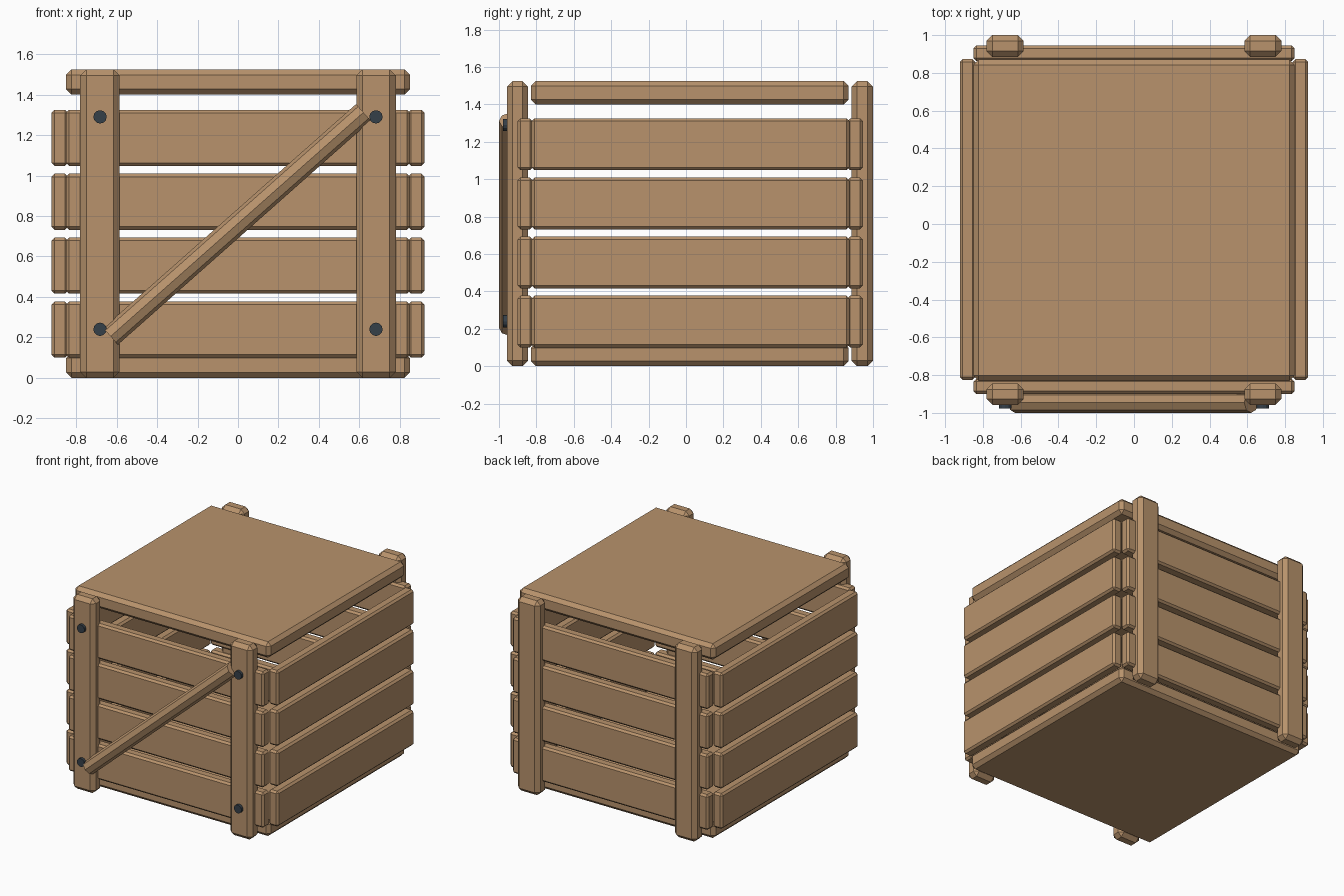
import bpy
import bmesh
import math
from mathutils import Vector

cube = bpy.data.objects.get("Cube")
if cube:
    bpy.data.objects.remove(cube, do_unlink=True)


def make_material(name, rgb):
    mat = bpy.data.materials.new(name)
    mat.use_nodes = True
    color = (*rgb, 1.0)
    mat.diffuse_color = color
    bsdf = mat.node_tree.nodes["Principled BSDF"]
    bsdf.inputs["Base Color"].default_value = color
    bsdf.inputs["Roughness"].default_value = 0.8
    return mat


wood = make_material("wood", (0.48, 0.29, 0.15))
metal = make_material("dark metal", (0.036, 0.05, 0.065))


def finish(bm, name, mat):
    mesh = bpy.data.meshes.new(name)
    bm.to_mesh(mesh)
    bm.free()
    mesh.materials.append(mat)
    obj = bpy.data.objects.new(name, mesh)
    bpy.context.collection.objects.link(obj)
    return obj


def board(name, x, y, z, bevel):
    """Chamfered box from three (min, max) ranges."""
    bm = bmesh.new()
    bmesh.ops.create_cube(bm, size=1)
    ranges = (x, y, z)
    bmesh.ops.scale(bm, vec=[hi - lo for lo, hi in ranges], verts=bm.verts)
    bmesh.ops.translate(bm, vec=[(lo + hi) / 2 for lo, hi in ranges], verts=bm.verts)
    obj = finish(bm, name, wood)
    mod = obj.modifiers.new("chamfer", 'BEVEL')
    mod.width = bevel
    mod.segments = 1
    return obj


def rod(name, start, end, radius, sides, mat, turn=0.0):
    """Straight prism between two points."""
    start, end = Vector(start), Vector(end)
    axis = end - start
    bm = bmesh.new()
    bmesh.ops.create_cone(bm, cap_ends=True, segments=sides, radius1=radius,
                          radius2=radius, depth=axis.length)
    obj = finish(bm, name, mat)
    # Keep the local x axis facing the front so the ridge points outward
    side = Vector((0, -1, 0)) if abs(axis.normalized().y) < 0.9 else Vector((1, 0, 0))
    up = axis.normalized()
    rot = obj.matrix_world.to_3x3()
    rot.col[0], rot.col[1], rot.col[2] = side, up.cross(side), up
    obj.matrix_world = rot.to_4x4()
    obj.location = (start + end) / 2
    return obj


# Floor and lid panels
for name, z in (("base", (0, 0.125)), ("lid", (1.4, 1.525))):
    board(name, (-0.85, 0.85), (-0.83, 0.87), z, 0.027)

# Four rows of slats around the walls
for row in range(4):
    bottom = 0.1 + row * 0.316
    z = (bottom, bottom + 0.277)
    board(f"front_slat_{row + 1}", (-0.85, 0.85), (-0.9, -0.82), z, 0.015)
    board(f"back_slat_{row + 1}", (-0.85, 0.85), (0.863, 0.945), z, 0.015)
    board(f"left_slat_{row + 1}", (0.84, 0.922), (-0.825, 0.873), z, 0.015)
    board(f"right_slat_{row + 1}", (-0.922, -0.84), (-0.825, 0.873), z, 0.015)

# Corner posts, with bolts on the front pair
for side, s in (("left", 1), ("right", -1)):
    x = tuple(sorted((s * 0.585, s * 0.78)))
    board(f"front_{side}_post", x, (-0.957, -0.845), (0, 1.525), 0.03)
    board(f"back_{side}_post", x, (0.885, 1.0), (0, 1.525), 0.03)
    for level, z in (("lower", 0.24), ("upper", 1.29)):
        rod(f"{level}_{side}_bolt", (s * 0.682, -0.94, z), (s * 0.682, -0.978, z),
            0.033, 12, metal)

# Diagonal brace across the front
rod("diagonal_brace", (-0.63, -0.945, 0.205), (0.62, -0.945, 1.312), 0.055, 8, wood)
